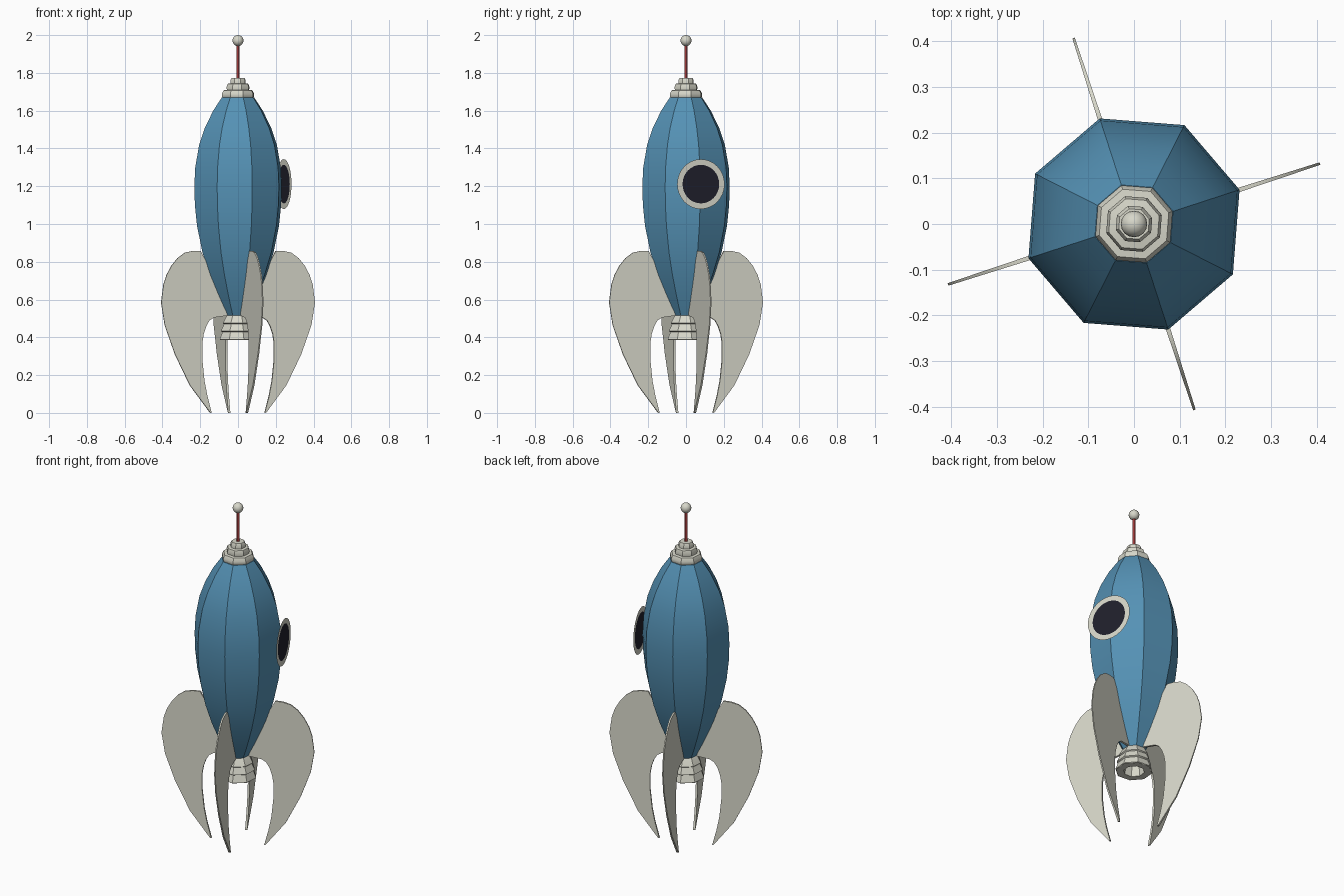
import bpy, bmesh, math
from mathutils import Vector

if "Cube" in bpy.data.objects:
    bpy.data.objects.remove(bpy.data.objects["Cube"])

TURN = math.radians(18)  # the whole rocket is turned by this angle


def material(name, rgb):
    m = bpy.data.materials.new(name)
    m.diffuse_color = (*rgb, 1)
    m.use_nodes = True
    m.node_tree.nodes["Principled BSDF"].inputs["Base Color"].default_value = m.diffuse_color
    return m


BLUE = material("hull blue", (0.09, 0.285, 0.46))
CREAM = material("cream", (0.68, 0.68, 0.59))
RED = material("antenna red", (0.58, 0.07, 0.07))
DARK = material("dark glass", (0.014, 0.014, 0.024))


def finish(name, bm, mat, smooth=30, normals=True):
    if normals:
        bmesh.ops.recalc_face_normals(bm, faces=bm.faces)
    mesh = bpy.data.meshes.new(name)
    bm.to_mesh(mesh)
    bm.free()
    mesh.materials.append(mat)
    ob = bpy.data.objects.new(name, mesh)
    bpy.context.collection.objects.link(ob)
    if smooth:
        bpy.ops.object.select_all(action='DESELECT')
        ob.select_set(True)
        bpy.context.view_layer.objects.active = ob
        bpy.ops.object.shade_smooth_by_angle(angle=math.radians(smooth))
    return ob


def lathe(name, profile, mat, sides=8, smooth=30):
    """Revolve (radius, z) points around z; both ends are closed."""
    bm = bmesh.new()
    rings = []
    for r, z in profile:
        rings.append([bm.verts.new((r * math.cos(TURN + math.tau * i / sides),
                                    r * math.sin(TURN + math.tau * i / sides), z))
                      for i in range(sides)])
    for a, b in zip(rings, rings[1:]):
        for i in range(sides):
            j = (i + 1) % sides
            bm.faces.new((a[i], a[j], b[j], b[i]))
    bm.faces.new(rings[0])
    bm.faces.new(rings[-1])
    return finish(name, bm, mat, smooth)


# Eight-sided hull
lathe("hull", [(.058, .512), (.085, .565), (.115, .63), (.158, .73), (.198, .85),
               (.228, .99), (.240, 1.1), (.243, 1.2), (.238, 1.3), (.216, 1.42),
               (.184, 1.51), (.138, 1.6), (.09, 1.67)], BLUE)

# Stepped nose cap
lathe("nose_cap", [(.083, 1.665), (.089, 1.675), (.089, 1.69), (.08, 1.708),
                   (.062, 1.71), (.064, 1.725), (.058, 1.742),
                   (.042, 1.745), (.042, 1.762), (.035, 1.774)], CREAM)

# Antenna with ball
lathe("antenna_rod", [(.009, 1.765), (.009, 1.955)], RED)
bm = bmesh.new()
bmesh.ops.create_uvsphere(bm, u_segments=16, v_segments=10, radius=.029)
bmesh.ops.translate(bm, verts=bm.verts, vec=(0, 0, 1.971))
finish("antenna_ball", bm, CREAM, 40)

# Stepped engine nozzle with a hollow underside
lathe("engine_nozzle", [(.055, .52), (.066, .508), (.084, .475), (.078, .47),
                        (.095, .433), (.087, .428), (.102, .388), (.098, .385),
                        (.057, .385), (.05, .46)], CREAM)

# Four thin fins, outline as (distance from axis, height)
FIN = [(.21, .858), (.25, .858), (.296, .848), (.336, .82), (.37, .78), (.398, .73),
       (.415, .68), (.428, .585), (.408, .465), (.351, .31), (.268, .146), (.156, .002),
       (.148, .0), (.172, .09), (.188, .17), (.20, .284), (.20, .37), (.192, .42),
       (.178, .46), (.16, .49), (.135, .505), (.06, .515), (.09, .6), (.15, .75)]
for n in range(4):
    angle = TURN + n * math.pi / 2
    out = Vector((math.cos(angle), math.sin(angle), 0))
    side = Vector((-out.y, out.x, 0))
    bm = bmesh.new()
    sheets = [[bm.verts.new(out * u + side * s * (.0075 - .011 * u) + Vector((0, 0, z)))
               for u, z in FIN] for s in (-1, 1)]
    for sheet in sheets:
        bm.faces.new(sheet)
    for i in range(len(FIN)):
        j = (i + 1) % len(FIN)
        bm.faces.new((sheets[0][i], sheets[0][j], sheets[1][j], sheets[1][i]))
    finish("fin_%d" % (n + 1), bm, CREAM)

# Flat porthole: dark disc inside a cream ring, both seen from either side
bm = bmesh.new()
axis = Vector((math.cos(TURN), math.sin(TURN), 0))
across = Vector((-axis.y, axis.x, 0))
center = axis * .255 + Vector((0, 0, 1.211))
SEG = 32
loops = [[bm.verts.new(center + (across * math.cos(math.tau * i / SEG)
                                 + Vector((0, 0, 1)) * math.sin(math.tau * i / SEG)) * r)
          for i in range(SEG)] for r in (.102, .132)]
bm.faces.new(loops[0]).material_index = 1
for i in range(SEG):
    j = (i + 1) % SEG
    bm.faces.new((loops[0][j], loops[0][i], loops[1][i], loops[1][j]))
porthole = finish("porthole", bm, CREAM, 0, normals=False)
porthole.data.materials.append(DARK)
